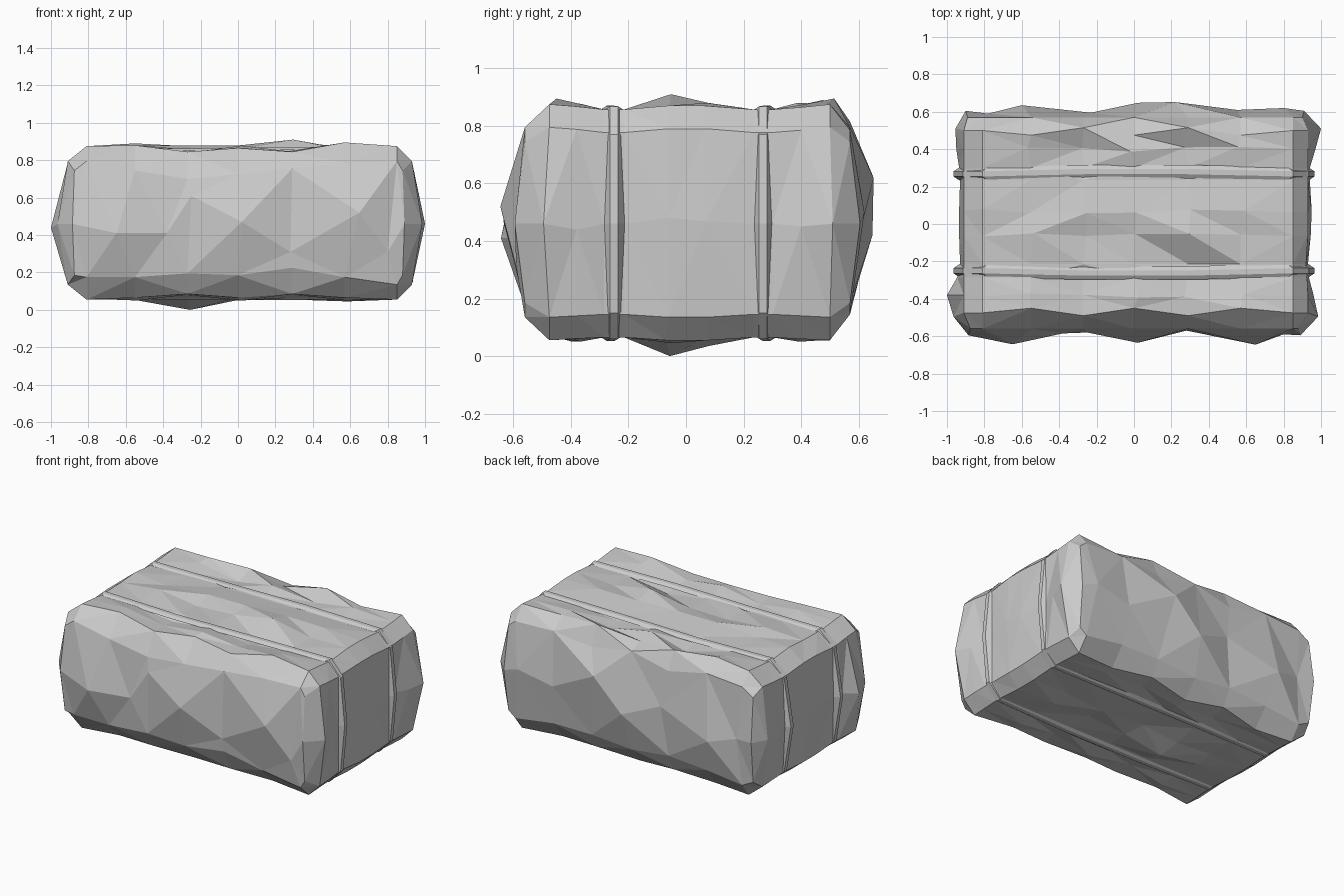
import bpy, bmesh, random

random.seed(4)
COLS = [-.81, -.55, -.27, .0, .29, .57, .85]

# Stations along the bale: y, left x, right x, top z, bottom z, roughness
STATIONS = [
    (-.56, -.885, .89, .785, .145, 0),
    (-.475, -.965, .985, .875, .055, 0),
    (-.38, -1.0, .96, .868, .06, .4),
    (-.285, -.945, .935, .857, .065, 0),
    (-.215, -.93, .93, .857, .065, 0),
    (-.06, -.935, .945, .87, .055, .3),
    (.07, -.935, .95, .87, .055, .3),
    (.235, -.93, .94, .857, .065, 0),
    (.30, -.935, .94, .857, .065, 0),
    (.40, -.95, .97, .865, .06, .4),
    (.50, -.955, 1.0, .875, .055, 0),
    (.57, -.9, .91, .785, .145, 0),
]
LAST = len(STATIONS) - 1
# Height bumps on top, one value per column
TOP = {
    0: [.01, -.04, -.085, -.06, -.03, .0, .01],
    1: [.0, .005, -.03, -.01, -.03, .02, .0],
    2: [.0, .01, -.03, .01, -.02, .01, .0],
    3: [.0, .0, -.03, .0, -.03, .0, .0],
    4: [.0, .0, .0, .0, -.04, .0, .0],
    5: [-.01, .01, -.02, -.01, .04, -.01, .0],
    6: [.0, -.01, .01, .01, .01, .01, .0],
    8: [.0, .0, -.02, .0, -.02, .0, .0],
    9: [.0, .01, -.04, .015, -.03, .01, .0],
    10: [.0, .015, .0, -.03, .02, -.01, .0],
    11: [.01, .03, -.03, .03, -.02, .01, .0],
}
# Height bumps on the underside
BOTTOM = {
    0: [.03, .03, .05, .04, .08, .03, -.01],
    1: [.0, .01, .03, .01, .03, .01, .0],
    2: [.0, -.01, .02, -.01, .02, -.01, .0],
    5: [.0, .0, -.055, .0, .02, -.01, .0],
    6: [.0, .01, -.02, .01, .0, .01, .0],
    9: [.0, .01, .02, -.01, .02, .0, .0],
    10: [.0, .0, .03, .0, .03, .01, .0],
    11: [.0, .03, .05, .02, .04, .04, .0],
}
ZERO = [0] * 7


def ring(bm, i, st):
    y, xl, xr, zt, zb, rough = st
    end = i in (0, LAST)
    dz = .04 if end else .08
    # Corners of the section stay in line, only the mid height bulges
    cl, cr = max(xl + .01, -.91), min(xr - .01, .93)
    top, bot = TOP.get(i, ZERO), BOTTOM.get(i, ZERO)

    def jit(a):
        return random.uniform(-a, a) * rough

    def zig(k):  # ragged top and bottom edges next to the bale ends
        return (.025 if k % 2 else -.015) * {1: 1, LAST - 1: -1}.get(i, 0) * (0 < k < 6)
    pts = [(x + jit(.06) * (0 < k < 6), y + jit(.04) + zig(k), zt + top[k])
           for k, x in enumerate(COLS)]
    ymid = y + {0: -.035, LAST: .035, 1: -.02, LAST - 1: .01}.get(i, 0)
    mid = .46 + jit(.08)
    pts += [(cr, y, zt - dz), (xr, ymid, mid), (cr, y, zb + dz)]
    pts += [(x + jit(.05) * (0 < k < 6), y + jit(.04) + zig(k), zb + bot[k])
            for k, x in reversed(list(enumerate(COLS)))]
    pts += [(cl, y, zb + dz), (xl, ymid, mid), (cl, y, zt - dz)]
    return [bm.verts.new(p) for p in pts]


def bridge(bm, a, b):
    n = len(a)
    for k in range(n):
        bm.faces.new((a[k], a[(k + 1) % n], b[(k + 1) % n], b[k]))


def cap(bm, r, pts):
    # Bumpy bale end: a middle row of points joined to the end ring
    m = [bm.verts.new(p) for p in pts]
    for k in range(6):
        bm.faces.new((r[k], r[k + 1], m[k + 1], m[k]))
        bm.faces.new((m[k], m[k + 1], r[15 - k], r[16 - k]))
    for f in ((r[6], r[7], r[8], m[6]), (m[6], r[8], r[9], r[10]),
              (r[0], m[0], r[18], r[19]), (m[0], r[16], r[17], r[18])):
        bm.faces.new(f)


def finish(bm, name):
    bmesh.ops.recalc_face_normals(bm, faces=bm.faces)
    bmesh.ops.triangulate(bm, faces=[f for f in bm.faces],
                          quad_method='SHORT_EDGE')
    me = bpy.data.meshes.new(name)
    bm.to_mesh(me)
    bm.free()
    ob = bpy.data.objects.new(name, me)
    bpy.context.collection.objects.link(ob)
    return ob


# Bale body
bm = bmesh.new()
rings = [ring(bm, i, s) for i, s in enumerate(STATIONS)]
for a, b in zip(rings, rings[1:]):
    bridge(bm, a, b)
cap(bm, rings[0], [(-.65, -.643, .41), (-.38, -.585, .41), (-.25, -.58, .61), (.02, -.635, .47),
                   (.28, -.57, .31), (.65, -.645, .52), (.80, -.59, .31)])
cap(bm, rings[-1], [(-.78, .59, .45), (-.60, .635, .40), (-.23, .595, .52), (.02, .648, .42),
                    (.22, .652, .62), (.55, .61, .45), (.80, .62, .50)])
finish(bm, "bale_body")


# Binding cords with a ridged section, wrapped around the bale
def cord(y, name):
    # x, z and sideways bend of each corner
    outline = [(-.81, .868, 0), (-.27, .863, 1), (.29, .87, 1), (.85, .868, 0),
               (.935, .77, 0), (.965, .46, 0), (.935, .15, 0), (.85, .06, 0),
               (.29, .053, 1), (-.27, .055, 1), (-.81, .06, 0), (-.915, .15, 0),
               (-.965, .46, 0), (-.915, .77, 0)]
    side = .012 if y < 0 else -.012
    bm = bmesh.new()
    loops = []
    for dy, inset in ((-.036, .035), (-.014, 0), (.014, 0), (.036, .035)):
        loops.append([bm.verts.new((x * (1 - inset), y + dy - side * bend,
                                    .46 + (z - .46) * (1 - inset)))
                      for x, z, bend in outline])
    for a, b in zip(loops, loops[1:] + loops[:1]):
        bridge(bm, a, b)
    finish(bm, name)


cord(-.25, "front_cord")
cord(.268, "back_cord")
